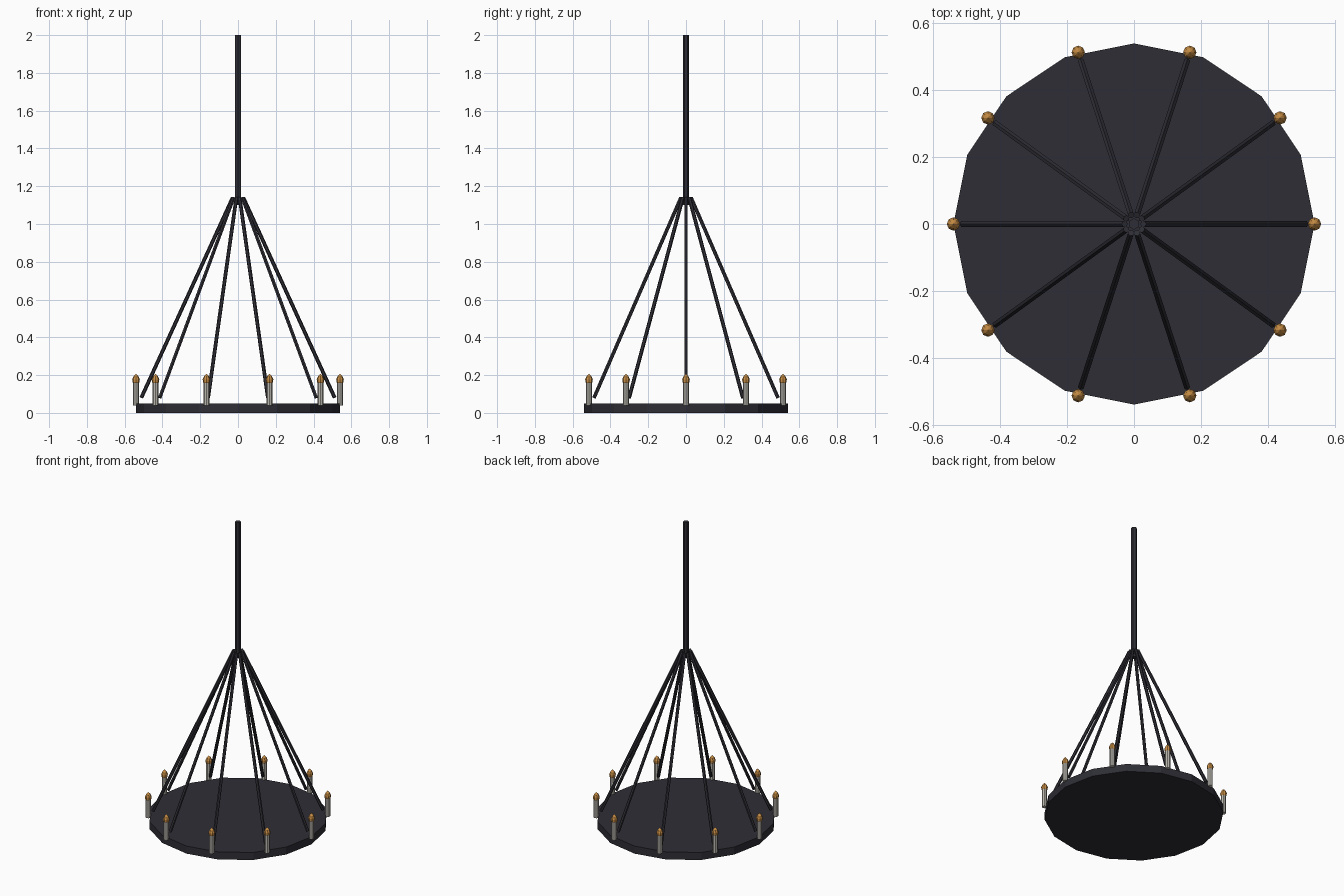
import bpy, bmesh, math
from mathutils import Vector, Matrix

if "Cube" in bpy.data.objects:
    bpy.data.objects.remove(bpy.data.objects["Cube"])


def material(name, rgb):
    m = bpy.data.materials.new(name)
    m.diffuse_color = (*rgb, 1)
    m.use_nodes = True
    m.node_tree.nodes["Principled BSDF"].inputs["Base Color"].default_value = m.diffuse_color
    return m


IRON = material("dark_iron", (0.027, 0.027, 0.036))
WAX = material("pale_candle", (0.50, 0.48, 0.43))
FLAME = material("amber_flame", (0.58, 0.27, 0.06))


def finish(name, bm, mat):
    mesh = bpy.data.meshes.new(name)
    bm.to_mesh(mesh)
    bm.free()
    mesh.materials.append(mat)
    ob = bpy.data.objects.new(name, mesh)
    bpy.context.collection.objects.link(ob)
    return ob


def rod(name, a, b, radius, sides, mat):
    """Closed prism running from point a to point b."""
    a, b = Vector(a), Vector(b)
    d = b - a
    turn = Matrix() if d.x == d.y == 0 else d.to_track_quat('Z', 'Y').to_matrix().to_4x4()
    bm = bmesh.new()
    bmesh.ops.create_cone(bm, cap_ends=True, segments=sides, radius1=radius,
                          radius2=radius, depth=d.length,
                          matrix=Matrix.Translation((a + b) / 2) @ turn)
    return finish(name, bm, mat)


def flame(name, x, y):
    """Faceted bulb with a pointed tip, spun from (radius, height) rings."""
    profile = [(0.012, 0.152), (0.019, 0.163), (0.020, 0.178), (0.013, 0.194)]
    n = 8
    bm = bmesh.new()
    rings = [[bm.verts.new((x + r * math.cos(i * math.tau / n),
                            y + r * math.sin(i * math.tau / n), z)) for i in range(n)]
             for r, z in profile]
    tip = bm.verts.new((x, y, 0.208))
    bm.faces.new(rings[0][::-1])
    for i in range(n):
        j = (i + 1) % n
        for lo, hi in zip(rings, rings[1:]):
            bm.faces.new((lo[i], lo[j], hi[j], hi[i]))
        bm.faces.new((rings[-1][i], rings[-1][j], tip))
    return finish(name, bm, FLAME)


# Round base plate and hanging pole
rod("base_plate", (0, 0, 0), (0, 0, 0.05), 0.54, 16, IRON)
rod("pole", (0, 0, 1.10), (0, 0, 2.0), 0.0172, 6, IRON)

# Ten suspension rods, each with a candle at its foot
for k in range(10):
    c, s = math.cos(k * math.tau / 10), math.sin(k * math.tau / 10)
    rod(f"suspension_rod_{k}", (0.512 * c, 0.512 * s, 0.08),
        (0.028 * c, 0.028 * s, 1.14), 0.01, 6, IRON)
    x, y = 0.54 * c, 0.54 * s
    rod(f"candle_{k}", (x, y, 0.04), (x, y, 0.16), 0.016, 8, WAX)
    flame(f"flame_{k}", x, y)
